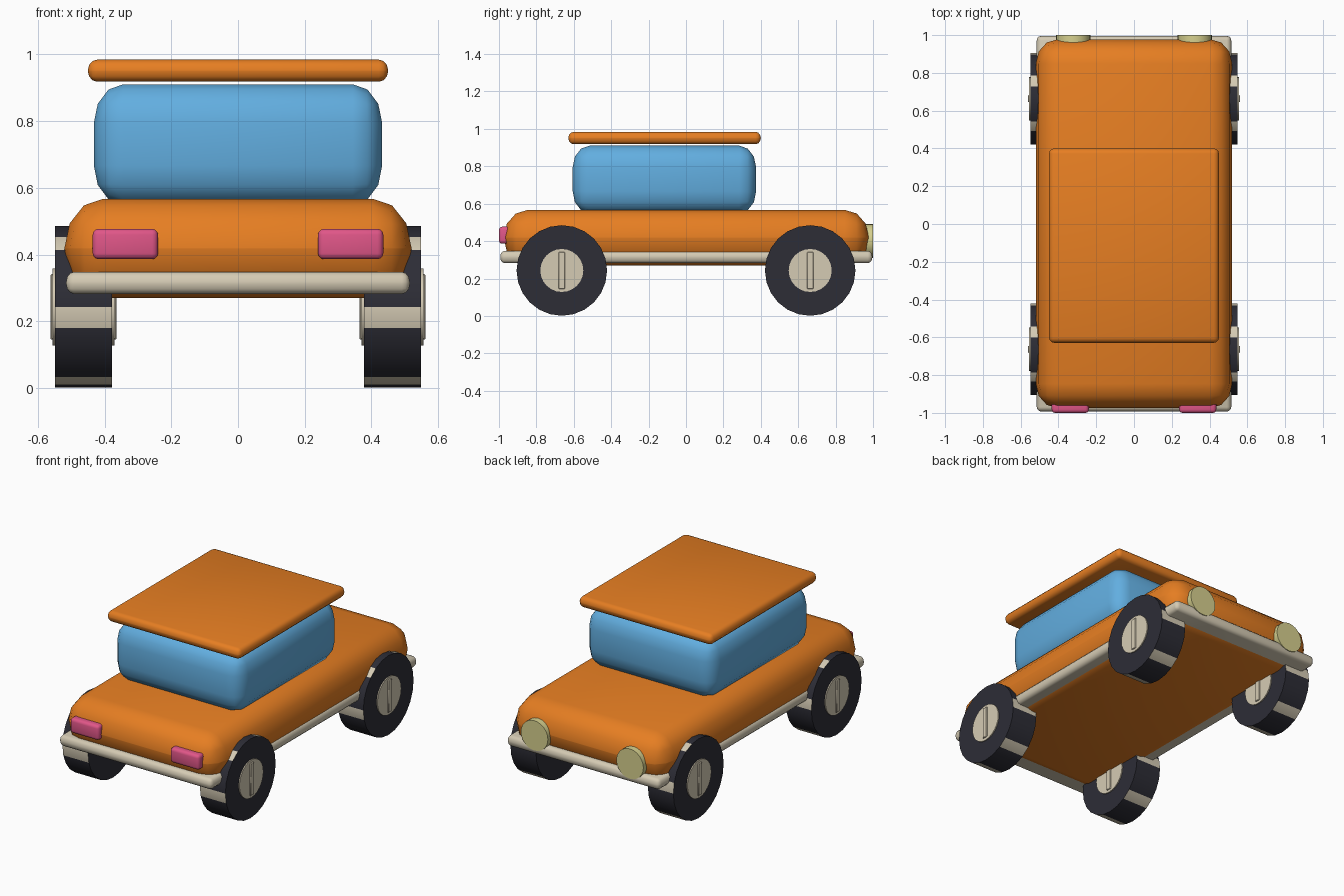
import bpy, bmesh, math
from mathutils import Matrix, Vector

if "Cube" in bpy.data.objects:
    bpy.data.objects.remove(bpy.data.objects["Cube"])


def material(name, r, g, b):
    lin = [((c / 255 + 0.055) / 1.055) ** 2.4 for c in (r, g, b)]
    m = bpy.data.materials.new(name)
    m.diffuse_color = (*lin, 1)
    m.use_nodes = True
    m.node_tree.nodes["Principled BSDF"].inputs["Base Color"].default_value = m.diffuse_color
    return m


ORANGE = material("orange paint", 230, 126, 34)
BLUE = material("window blue", 98, 174, 224)
CREAM = material("cream trim", 213, 203, 180)
DARK = material("dark rubber", 45, 45, 54)
PINK = material("tail light pink", 224, 86, 136)
YELLOW = material("headlight yellow", 214, 208, 142)


def finish(bm, name, mats):
    bmesh.ops.recalc_face_normals(bm, faces=bm.faces[:])
    me = bpy.data.meshes.new(name)
    bm.to_mesh(me)
    bm.free()
    for m in mats:
        me.materials.append(m)
    ob = bpy.data.objects.new(name, me)
    bpy.context.collection.objects.link(ob)
    bpy.ops.object.select_all(action='DESELECT')
    bpy.context.view_layer.objects.active = ob
    ob.select_set(True)
    bpy.ops.object.shade_smooth_by_angle(angle=math.radians(40))
    return ob


def rounded_box(name, lo, hi, radius, mat, segments=3):
    """Box from lo to hi; radius gives the rounding along each axis."""
    lo, hi, r = Vector(lo), Vector(hi), Vector(radius)
    bm = bmesh.new()
    bmesh.ops.create_cube(bm, size=1)
    size = hi - lo
    bmesh.ops.scale(bm, vec=[size[i] / r[i] for i in range(3)], verts=bm.verts)
    bmesh.ops.bevel(bm, geom=bm.edges[:], offset=0.995, segments=segments,
                    profile=0.5, affect='EDGES')
    bmesh.ops.scale(bm, vec=r, verts=bm.verts)
    bmesh.ops.translate(bm, vec=(lo + hi) / 2, verts=bm.verts)
    return finish(bm, name, [mat])


def disc(name, center, radius, depth, axis, mats, rule=None):
    """24-sided cylinder along x or y, optionally coloured by a face rule."""
    bm = bmesh.new()
    bmesh.ops.create_cone(bm, cap_ends=True, segments=24, radius1=radius,
                          radius2=radius, depth=depth)
    turn = Matrix.Rotation(math.pi / 2, 4, 'Y' if axis == 'x' else 'X')
    bmesh.ops.transform(bm, matrix=turn, verts=bm.verts)
    if rule:
        for f in bm.faces:
            f.material_index = rule(f)
    bmesh.ops.translate(bm, vec=center, verts=bm.verts)
    return finish(bm, name, mats)


def tread(f):
    """Every fourth tread face is cream."""
    if len(f.verts) > 4:
        return 0
    c = f.calc_center_median()
    k = (math.degrees(math.atan2(c.z, -c.y)) + 7.5) / 60
    return 1 if abs(k - round(k)) < 0.05 else 0


# Body, trim slab, cabin and roof
rounded_box("body", (-.52, -.975, .27), (.52, .978, .567), (.117, .13, .148), ORANGE)
rounded_box("bumper_trim", (-.515, -.993, .282), (.515, .996, .348), (.024, .024, .03), CREAM)
rounded_box("cabin", (-.432, -.606, .55), (.432, .375, .91), (.088, .09, .117), BLUE)
rounded_box("roof", (-.45, -.629, .918), (.45, .4, .984), (.028, .028, .032), ORANGE)

for s, side in ((-1, "left"), (1, "right")):
    # Lights
    x = s * .3375
    rounded_box("tail_light_" + side, (x - .098, -1, .386), (x + .098, -.93, .477),
                (.018, .018, .018), PINK)
    disc("headlight_" + side, (s * .322, .975, .4), .091, .05, 'y', [YELLOW])
    # Wheels with hubs and a raised bar across each hub
    for y, end in ((-.664, "front"), (.664, "back")):
        tag = end + "_" + side
        c = (s * .463, y, .243)
        disc("wheel_" + tag, c, .242, .172, 'x', [DARK, CREAM], tread)
        disc("hub_" + tag, c, .115, .185, 'x', [CREAM])
        h = Vector((.099, .018, .098))
        rounded_box("hub_bar_" + tag, Vector(c) - h, Vector(c) + h,
                    (.003, .003, .003), CREAM, 1)
